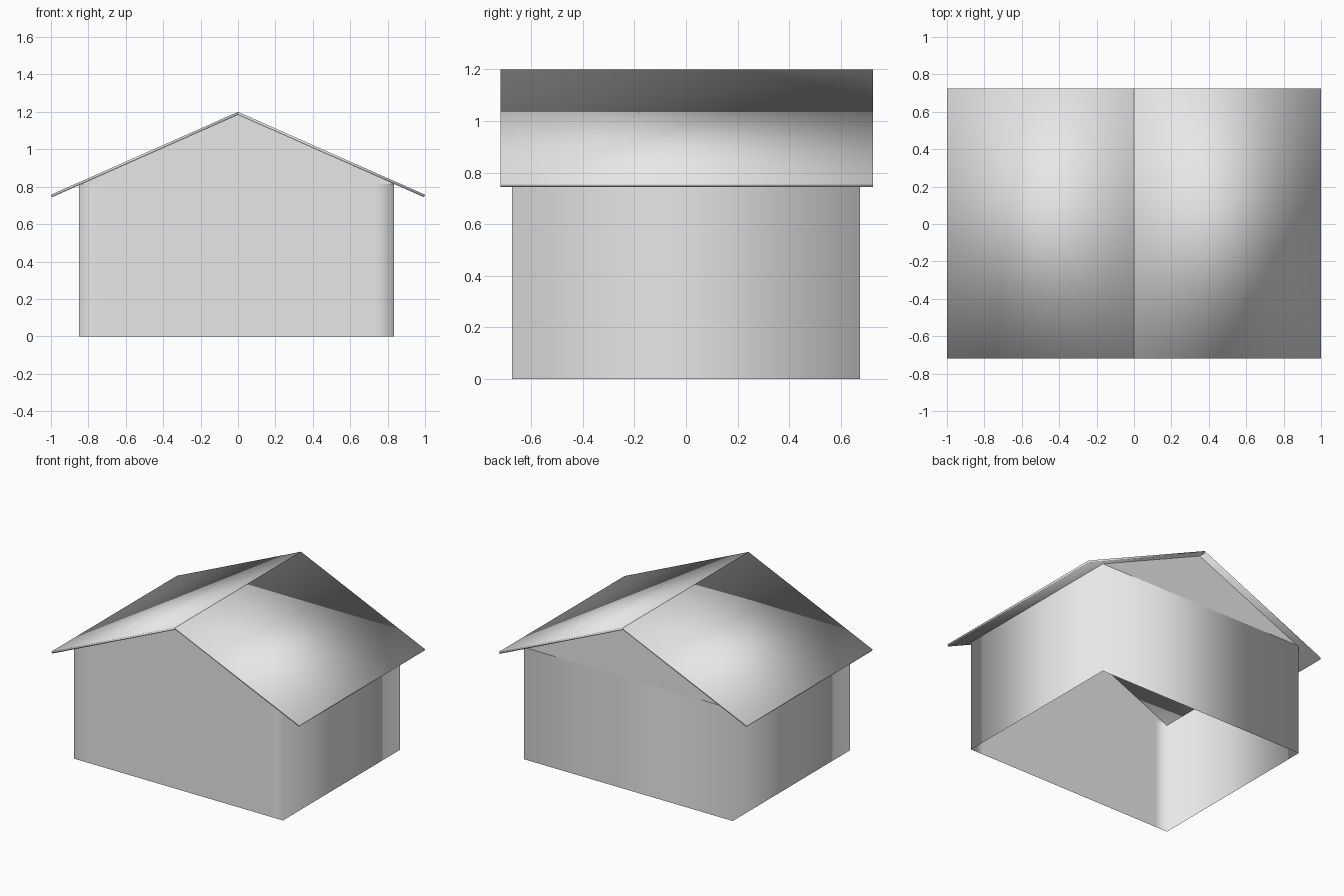
import bpy
import bmesh

old = bpy.data.objects.get("Cube")
if old:
    bpy.data.objects.remove(old, do_unlink=True)

# One plain grey for everything
grey = bpy.data.materials.new("light_grey")
grey.use_nodes = True
grey.diffuse_color = (0.8, 0.8, 0.8, 1)
grey.node_tree.nodes["Principled BSDF"].inputs["Base Color"].default_value = (0.8, 0.8, 0.8, 1)

LEFT, RIGHT = 0.835, -0.85      # side walls
FRONT, BACK = -0.675, 0.675     # gable walls
WALL_TOP, RIDGE = 0.815, 1.2
ROOF_FRONT, ROOF_BACK = -0.72, 0.725


def finish(name, bm, smooth):
    mesh = bpy.data.meshes.new(name)
    for face in bm.faces:
        face.smooth = smooth
    bm.to_mesh(mesh)
    bm.free()
    mesh.materials.append(grey)
    obj = bpy.data.objects.new(name, mesh)
    bpy.context.collection.objects.link(obj)
    return obj


# Walls: an open shell, extruded from its footprint, with no floor
bm = bmesh.new()
footprint = [(RIGHT, FRONT), (RIGHT + 0.1, FRONT), (LEFT - 0.1, FRONT),
             (LEFT, FRONT), (LEFT, BACK), (RIGHT, BACK)]
low = [bm.verts.new((x, y, 0)) for x, y in footprint]
high = [bm.verts.new((x, y, WALL_TOP)) for x, y in footprint]
for i in range(len(low)):
    j = (i + 1) % len(low)
    bm.faces.new((low[i], low[j], high[j], high[i]))
finish("walls", bm, True)

# Gable triangles above the front and back walls
for name, y in (("front_gable", FRONT), ("back_gable", BACK)):
    bm = bmesh.new()
    tri = [bm.verts.new((x, y, z)) for x, z in
           ((RIGHT, WALL_TOP), (LEFT, WALL_TOP), (0, RIDGE - 0.016))]
    bm.faces.new(tri if y < 0 else tri[::-1])
    finish(name, bm, False)

# Roof: two thin slabs meeting at the ridge
for name, side in (("left_roof", 1), ("right_roof", -1)):
    bm = bmesh.new()
    profile = [(0, RIDGE), (1, 0.757), (0.994, 0.744), (0, RIDGE - 0.016)]
    face = bm.faces.new([bm.verts.new((side * x, ROOF_FRONT, z)) for x, z in profile])
    ext = bmesh.ops.extrude_face_region(bm, geom=[face])
    moved = [v for v in ext["geom"] if isinstance(v, bmesh.types.BMVert)]
    bmesh.ops.translate(bm, vec=(0, ROOF_BACK - ROOF_FRONT, 0), verts=moved)
    # Close the front end if the extrusion took its face along
    bmesh.ops.holes_fill(bm, edges=[e for e in bm.edges if e.is_boundary], sides=4)
    bmesh.ops.recalc_face_normals(bm, faces=bm.faces[:])
    finish(name, bm, True)
